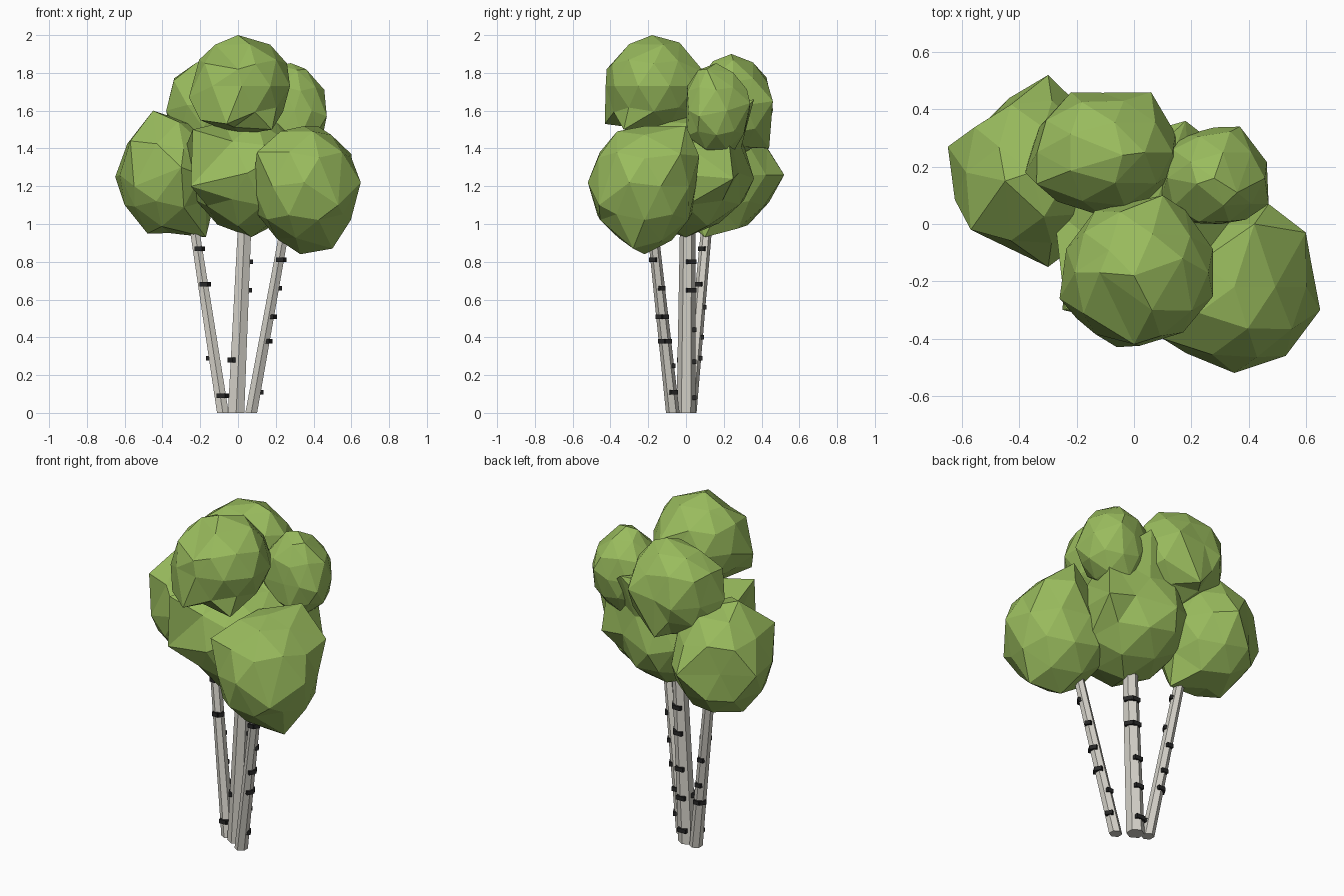
import bpy, bmesh, math, random
from mathutils import Vector, Matrix

random.seed(4)
cube = bpy.data.objects.get("Cube")
if cube:
    bpy.data.objects.remove(cube)


def material(name, color):
    m = bpy.data.materials.new(name)
    m.use_nodes = True
    m.diffuse_color = (*color, 1)
    m.node_tree.nodes["Principled BSDF"].inputs["Base Color"].default_value = (*color, 1)
    return m


leaf_green = material("leaf green", (.32, .5, .11))
pale_bark = material("pale bark", (.66, .64, .58))
dark_bark = material("dark bark", (.02, .02, .02))


def finish(bm, name, mat):
    """Turn a bmesh into a flat-shaded object of one colour."""
    bmesh.ops.recalc_face_normals(bm, faces=bm.faces)
    mesh = bpy.data.meshes.new(name)
    bm.to_mesh(mesh)
    bm.free()
    mesh.materials.append(mat)
    obj = bpy.data.objects.new(name, mesh)
    bpy.context.collection.objects.link(obj)
    return obj


def foliage(name, center, radii, peaks):
    """Faceted, uneven ball; the vertex nearest each peak is pulled onto it."""
    bm = bmesh.new()
    bmesh.ops.create_icosphere(bm, subdivisions=2, radius=1)
    center, radii = Vector(center), Vector(radii)
    free = list(bm.verts)
    for peak in peaks:
        offset = Vector(peak) - center
        aim = Vector([o / r for o, r in zip(offset, radii)]).normalized()
        nearest = max(free, key=lambda v: v.co.normalized().dot(aim))
        free.remove(nearest)
        nearest.co = Vector(peak)
    for v in free:
        k = random.uniform(.93, 1.01)
        v.co = center + Vector([c * r * k for c, r in zip(v.co, radii)])
    finish(bm, name, leaf_green)


def trunk(name, base, top, r_base, r_top, marks):
    """Leaning six-sided trunk; marks are (height, first facet, facet count)."""
    base, top = Vector(base), Vector(top)
    height = top.z
    lean = (top - base) / height
    bm = bmesh.new()
    bmesh.ops.create_cone(bm, cap_ends=True, segments=6, radius1=r_base, radius2=r_top,
                          depth=height, matrix=Matrix.Translation((0, 0, height / 2)))
    for v in bm.verts:
        v.co += Vector((base.x + lean.x * v.co.z, base.y + lean.y * v.co.z, 0))
    finish(bm, name, pale_bark)

    # Raised dark marks, each covering one or two neighbouring facets
    bm = bmesh.new()
    for z, first, count in marks:
        r = r_base + (r_top - r_base) * z / height
        for facet in range(first, first + count):
            place = (Matrix.Translation(base + lean * z)
                     @ Matrix.Rotation((facet + .5) * math.pi / 3, 4, 'Z')
                     @ Matrix.Translation((r * .9, 0, 0))
                     @ Matrix.Diagonal((.02, r * 1.15, .024, 1)))
            bmesh.ops.create_cube(bm, size=1, matrix=place)
    finish(bm, name + "_marks", dark_bark)


# Facets of a trunk, counted round from the left side
LEFT, BACK, RIGHT, FRONT_RIGHT, FRONT, FRONT_LEFT = range(6)

# Trunks
trunk("left_trunk", (-.08, .02, 0), (-.25, .12, 1.1), .036, .028,
      [(.87, FRONT, 2), (.68, FRONT, 2), (.56, BACK, 1), (.4, BACK, 1),
       (.29, BACK, 2), (.09, FRONT, 2)])
trunk("centre_trunk", (-.01, 0, 0), (.04, .01, 1.1), .05, .04,
      [(.8, LEFT, 2), (.65, LEFT, 2), (.44, BACK, 1),
       (.28, FRONT_RIGHT, 1), (.27, BACK, 1), (.08, BACK, 1)])
trunk("right_trunk", (.07, -.07, 0), (.27, -.19, 1.1), .036, .028,
      [(.81, FRONT, 2), (.66, LEFT, 1), (.51, FRONT_LEFT, 2), (.38, FRONT_LEFT, 2),
       (.25, BACK, 1), (.11, LEFT, 1)])

# Upper foliage
foliage("top_foliage", (.02, -.17, 1.73), (.27, .27, .27),
        [(0, -.18, 2), (.17, -.12, 1.95), (-.12, -.17, 1.95), (0, -.42, 1.82),
         (-.26, -.26, 1.67), (.1, .1, 1.8), (.18, -.33, 1.5), (-.06, -.43, 1.53),
         (-.2, -.33, 1.55)])
foliage("upper_left_foliage", (-.11, .25, 1.63), (.28, .22, .28),
        [(-.04, .24, 1.9), (-.34, .14, 1.76), (-.38, .18, 1.6), (-.33, .34, 1.6),
         (-.22, .46, 1.6), (.06, .46, 1.65), (-.1, .44, 1.4)])
foliage("upper_right_foliage", (.28, .16, 1.6), (.2, .19, .25),
        [(.22, .14, 1.84), (.36, .11, 1.82), (.47, .07, 1.57), (.37, .34, 1.64),
         (.3, 0, 1.6)])

# Lower foliage
foliage("lower_left_foliage", (-.36, .18, 1.26), (.28, .31, .33),
        [(-.65, .27, 1.25), (-.3, .52, 1.26), (-.57, -.02, 1.44), (-.55, -.03, 1.2),
         (-.3, -.15, 1.3), (-.45, .15, 1.6), (-.6, .15, 1.1), (-.48, .15, .95),
         (-.17, .1, .93), (-.49, .38, 1.26)])
foliage("lower_right_foliage", (.35, -.22, 1.2), (.29, .29, .34),
        [(.42, 0, 1.52), (.6, -.03, 1.37), (.65, -.3, 1.22), (.53, -.46, 1.1),
         (.35, -.52, 1.22), (.1, -.4, 1.38), (.33, -.22, .84), (.5, -.28, .87),
         (.47, .07, 1.36)])
foliage("centre_foliage", (.05, 0, 1.27), (.31, .37, .33),
        [(.18, .36, 1.66), (.07, 0, .93), (-.25, -.3, 1.2), (-.28, .05, 1.4),
         (.38, .25, 1.24), (.28, -.34, 1.4), (-.24, -.3, 1.5), (0, .36, 1.24),
         (.36, .22, 1.5)])
